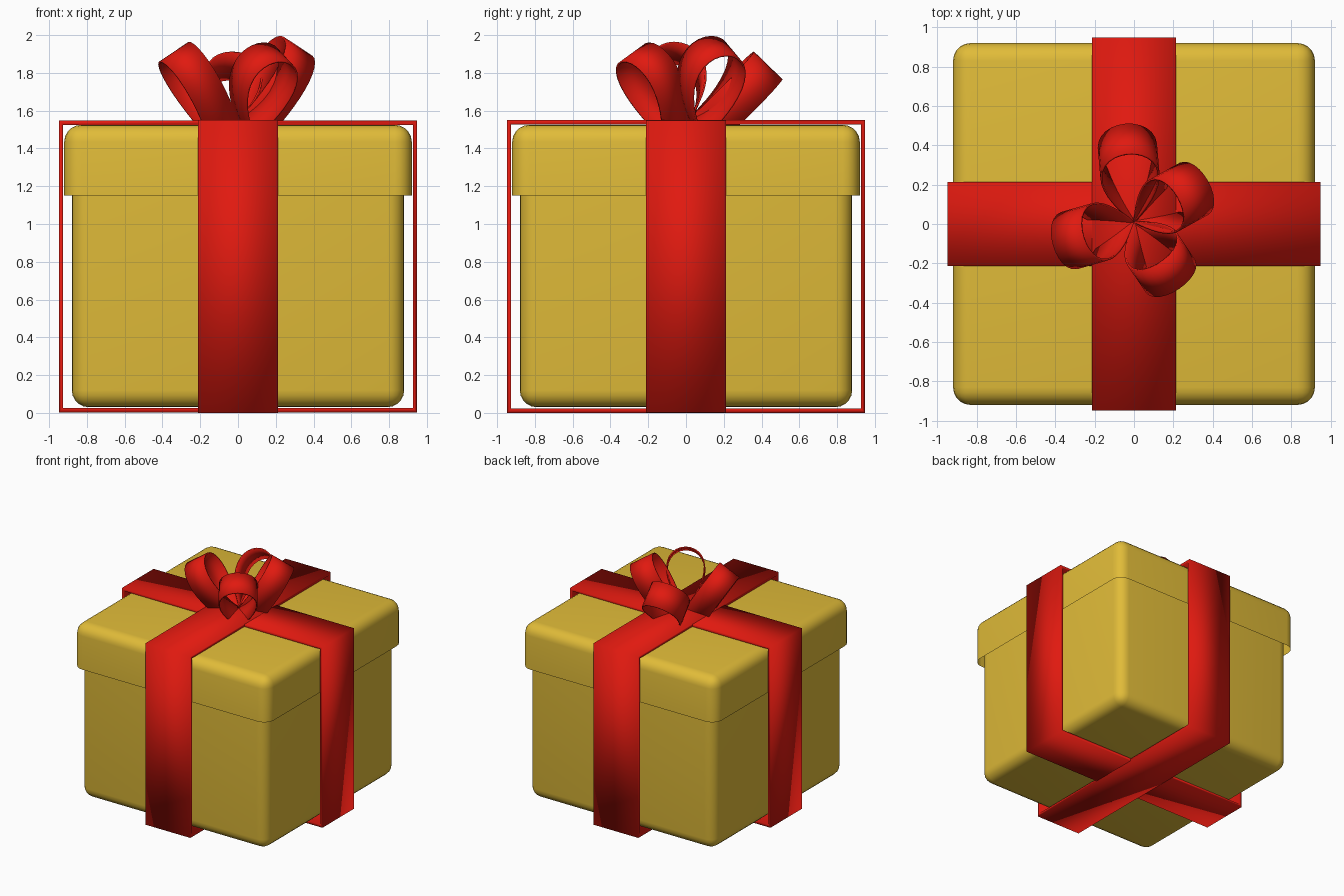
import bpy, bmesh
from math import sin, cos, pi, radians
from mathutils import Vector

if "Cube" in bpy.data.objects:
    bpy.data.objects.remove(bpy.data.objects["Cube"])


def material(name, rgb):
    m = bpy.data.materials.new(name)
    m.diffuse_color = (*rgb, 1)
    m.use_nodes = True
    m.node_tree.nodes["Principled BSDF"].inputs["Base Color"].default_value = m.diffuse_color
    return m


GOLD = material("gold_card", (0.75, 0.5, 0.04))
RED = material("red_ribbon", (0.75, 0.01, 0.005))


def finish(name, bm, mat):
    me = bpy.data.meshes.new(name)
    bm.to_mesh(me)
    bm.free()
    me.materials.append(mat)
    ob = bpy.data.objects.new(name, me)
    bpy.context.collection.objects.link(ob)
    bpy.ops.object.select_all(action='DESELECT')
    bpy.context.view_layer.objects.active = ob
    ob.select_set(True)
    bpy.ops.object.shade_smooth_by_angle(angle=radians(35))
    return ob


def open_box(name, half, z0, z1, cut, keep_above):
    """Rounded box cut open at height cut."""
    bm = bmesh.new()
    bmesh.ops.create_cube(bm, size=1)
    for v in bm.verts:
        v.co = (v.co.x * 2 * half, v.co.y * 2 * half, z1 if v.co.z > 0 else z0)
    bmesh.ops.bevel(bm, geom=bm.edges[:], offset=0.09, segments=5,
                    profile=0.5, affect='EDGES')
    bmesh.ops.bisect_plane(bm, geom=bm.verts[:] + bm.edges[:] + bm.faces[:],
                           plane_co=(0, 0, cut), plane_no=(0, 0, 1),
                           clear_inner=keep_above, clear_outer=not keep_above)
    return finish(name, bm, GOLD)


def band(name, path, sweep, thickness):
    """Closed path of points swept along a vector, then thickened."""
    bm = bmesh.new()
    a = [bm.verts.new(p) for p in path]
    b = [bm.verts.new(p + sweep) for p in path]
    n = len(path)
    for i in range(n):
        j = (i + 1) % n
        bm.faces.new((a[i], a[j], b[j], b[i]))
    bmesh.ops.recalc_face_normals(bm, faces=bm.faces[:])
    ob = finish(name, bm, RED)
    s = ob.modifiers.new("thickness", 'SOLIDIFY')
    s.thickness = thickness
    s.offset = 0
    s.use_even_offset = n == 4
    return ob


# Box and overhanging lid
open_box("box_body", 0.88, 0.03, 1.7, 1.3, False)
open_box("box_lid", 0.92, 0.8, 1.525, 1.15, True)

# Two ribbons wrapped around the box
for name, along, across, lift in (
        ("ribbon_side_to_side", Vector((1, 0, 0)), Vector((0, 1, 0)), 0.003),
        ("ribbon_front_to_back", Vector((0, 1, 0)), Vector((1, 0, 0)), 0.0)):
    lo, hi = 0.011 + lift, 1.539 - lift
    path = [along * s * 0.937 - across * 0.213 + Vector((0, 0, z))
            for s, z in ((-1, lo), (1, lo), (1, hi), (-1, hi))]
    band(name, path, across * 0.426, 0.022)

# Bow loops: teardrops leaning outwards (azimuth, elevation, length, ribbon width)
STEPS = 32
for name, az, el, length, width in (
        ("bow_loop_back", 95, 46, 0.50, 0.21),
        ("bow_loop_right", 29, 60, 0.51, 0.20),
        ("bow_loop_left", 196, 57, 0.49, 0.19),
        ("bow_loop_front", -56, 59, 0.475, 0.19)):
    az, el = radians(az), radians(el)
    radial = Vector((cos(az), sin(az), 0))
    tangent = Vector((-sin(az), cos(az), 0))
    up = Vector((0, 0, 1))
    lean = radial * cos(el) + up * sin(el)
    sweep = (radial * sin(el) - up * cos(el)) * width
    path = []
    for i in range(STEPS):
        t = 2 * pi * i / STEPS
        path.append(Vector((0, 0.01, 1.55)) + lean * length * (1 - cos(t)) / 2
                    + tangent * 0.19 * sin(t) * sin(t / 2))
    band(name, path, sweep, 0.01)
